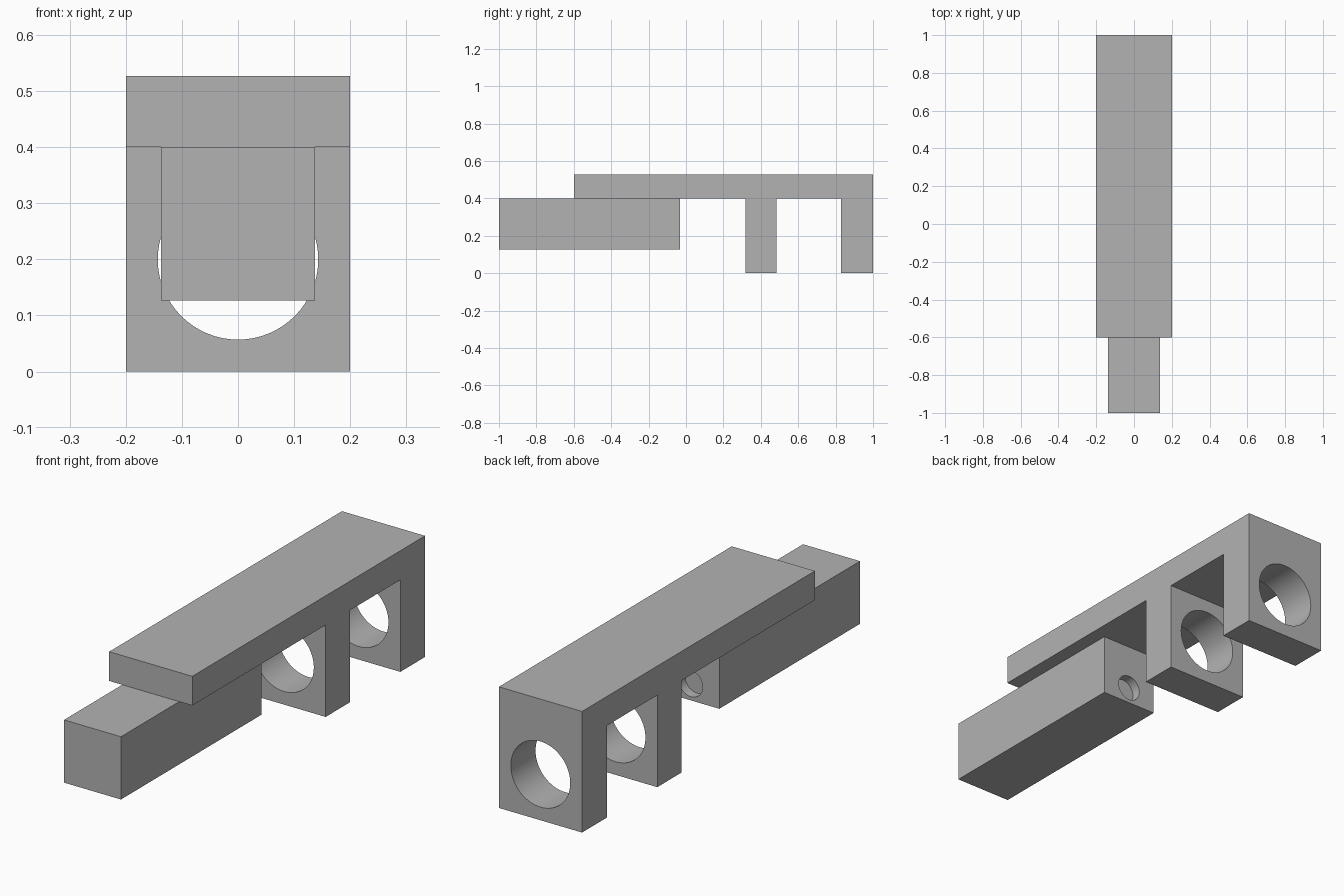
import bpy
import bmesh
import math

default = bpy.data.objects.get("Cube")
if default:
    bpy.data.objects.remove(default, do_unlink=True)

# Single grey material
GREY = (0.45, 0.45, 0.45, 1.0)
grey = bpy.data.materials.new("plain grey")
grey.use_nodes = True
grey.diffuse_color = GREY
grey.node_tree.nodes["Principled BSDF"].inputs["Base Color"].default_value = GREY


def extrude_side_profile(name, points, half_width):
    """Extrude a (y, z) outline across x, centred on x = 0."""
    bm = bmesh.new()
    face = bm.faces.new([bm.verts.new((-half_width, y, z)) for y, z in points])
    result = bmesh.ops.extrude_face_region(bm, geom=[face])
    moved = [v for v in result["geom"] if isinstance(v, bmesh.types.BMVert)]
    bmesh.ops.translate(bm, verts=moved, vec=(2 * half_width, 0, 0))
    bmesh.ops.recalc_face_normals(bm, faces=bm.faces)
    mesh = bpy.data.meshes.new(name)
    bm.to_mesh(mesh)
    bm.free()
    mesh.materials.append(grey)
    obj = bpy.data.objects.new(name, mesh)
    bpy.context.collection.objects.link(obj)
    return obj


def bore(obj, radius, y_start, y_end, z):
    """Cut a round hole along y."""
    bpy.ops.mesh.primitive_cylinder_add(
        vertices=64, radius=radius, depth=y_end - y_start,
        location=(0, (y_start + y_end) / 2, z), rotation=(math.pi / 2, 0, 0))
    cutter = bpy.context.object
    cutter.hide_render = True
    cutter.data.materials.append(grey)
    modifier = obj.modifiers.new("bore", 'BOOLEAN')
    modifier.operation = 'DIFFERENCE'
    modifier.solver = 'EXACT'
    modifier.object = cutter
    bpy.ops.object.select_all(action='DESELECT')
    obj.select_set(True)
    bpy.context.view_layer.objects.active = obj
    bpy.ops.object.modifier_apply(modifier=modifier.name)
    bpy.data.objects.remove(cutter, do_unlink=True)
    bpy.ops.object.shade_smooth_by_angle(angle=math.radians(30))


AXIS_Z = 0.2
DECK_BOTTOM, DECK_TOP = 0.4, 0.527

# Top deck with two downward legs, drilled through both legs
bracket = extrude_side_profile("bracket", [
    (-0.6, DECK_TOP), (-0.6, DECK_BOTTOM),
    (0.317, DECK_BOTTOM), (0.317, 0), (0.483, 0), (0.483, DECK_BOTTOM),
    (0.83, DECK_BOTTOM), (0.83, 0), (1, 0), (1, DECK_TOP)], 0.2)
bore(bracket, 0.143, 0.2, 1.1, AXIS_Z)

# Square bar under the front of the deck, with a shallow socket in its back
bar = extrude_side_profile("bar", [
    (-1, DECK_BOTTOM), (-1, 0.127), (-0.033, 0.127), (-0.033, DECK_BOTTOM)], 0.137)
bore(bar, 0.057, -0.075, 0.05, AXIS_Z)
